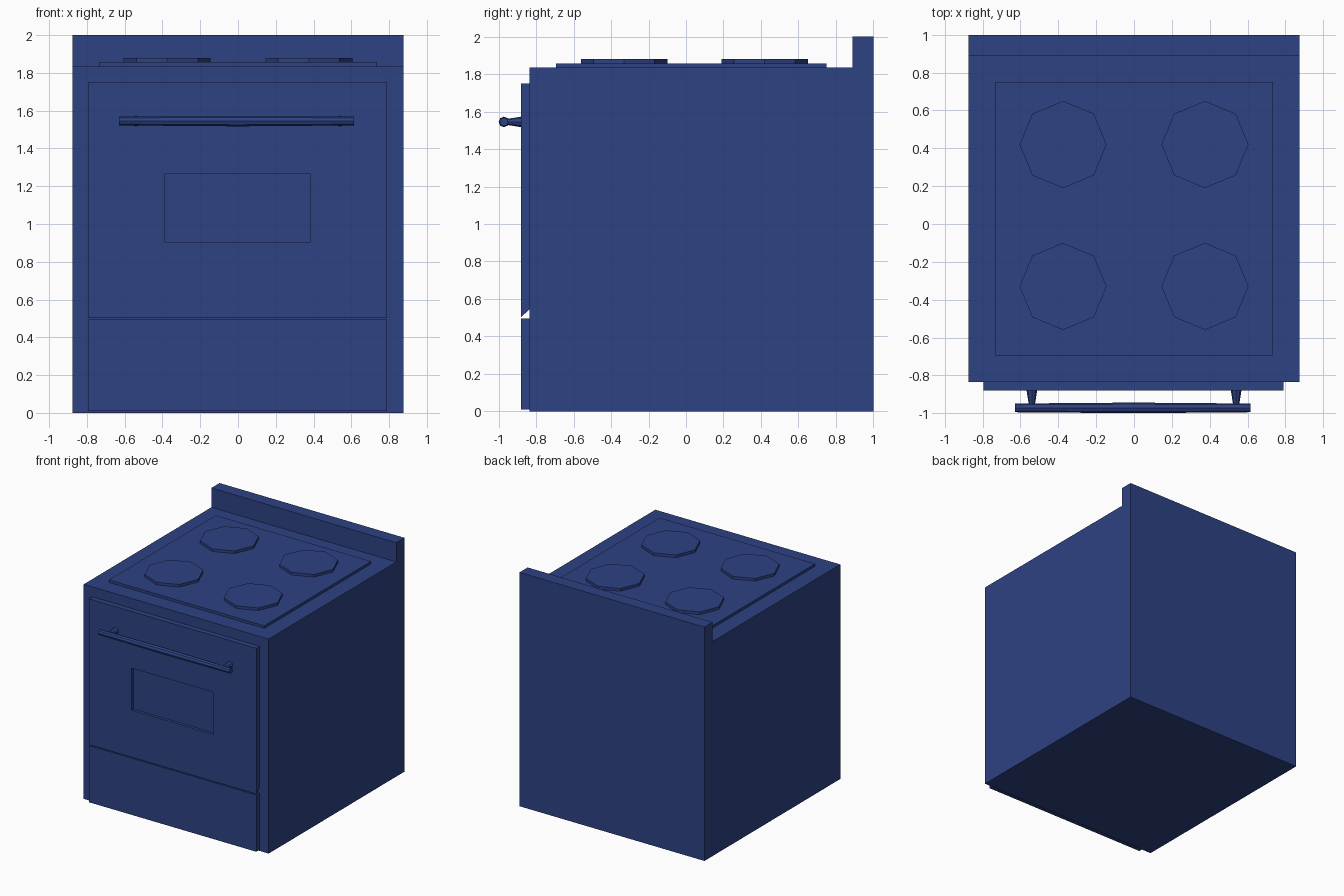
import bpy
import bmesh
from math import cos, sin, tau

cube = bpy.data.objects.get("Cube")
if cube:
    bpy.data.objects.remove(cube, do_unlink=True)

blue = bpy.data.materials.new("enamel blue")
blue.use_nodes = True
colour = (0.027, 0.054, 0.23, 1)
blue.diffuse_color = colour
blue.node_tree.nodes["Principled BSDF"].inputs["Base Color"].default_value = colour


def loft(name, rings):
    """Bridge matching rings of points in order and cap both ends."""
    bm = bmesh.new()
    loops = [[bm.verts.new(p) for p in ring] for ring in rings]
    n = len(loops[0])
    for a, b in zip(loops, loops[1:]):
        for i in range(n):
            j = (i + 1) % n
            bm.faces.new((a[i], a[j], b[j], b[i]))
    bm.faces.new(loops[0][::-1])
    bm.faces.new(loops[-1])
    bmesh.ops.recalc_face_normals(bm, faces=bm.faces)
    mesh = bpy.data.meshes.new(name)
    bm.to_mesh(mesh)
    bm.free()
    mesh.materials.append(blue)
    obj = bpy.data.objects.new(name, mesh)
    bpy.context.collection.objects.link(obj)
    return obj


def front_rect(x0, x1, z0, z1, y):
    return [(x0, y, z0), (x1, y, z0), (x1, y, z1), (x0, y, z1)]


def box(name, x0, x1, y0, y1, z0, z1):
    return loft(name, [front_rect(x0, x1, z0, z1, y) for y in (y0, y1)])


def circle(radius, sides=8):
    return [(radius * cos(tau * i / sides), radius * sin(tau * i / sides))
            for i in range(sides)]


# Body with raised back panel, as one side profile
FRONT, FACE, TOP = -0.835, -0.88, 1.835
profile = [(FRONT, 0), (1, 0), (1, 2), (0.89, 2), (0.89, TOP), (FRONT, TOP)]
loft("body", [[(x, y, z) for y, z in profile] for x in (-0.875, 0.875)])

# Cooktop plate and octagonal burners
box("cooktop", -0.735, 0.735, -0.695, 0.75, TOP, 1.857)
for depth, y in (("front", -0.33), ("rear", 0.42)):
    for side, x in (("left", 0.375), ("right", -0.375)):
        loft(f"{depth}_{side}_burner",
             [[(x + u, y + v, z) for u, v in circle(0.23)] for z in (1.85, 1.88)])

# Oven door with bevelled lower edge and recessed window
loft("oven_door", [
    front_rect(-0.795, 0.79, 0.545, 1.75, FRONT),
    front_rect(-0.795, 0.79, 0.503, 1.75, FACE),
    front_rect(-0.39, 0.385, 0.905, 1.265, FACE),
    front_rect(-0.39, 0.385, 0.905, 1.265, FACE + 0.025),
])

# Drawer below the door
box("drawer", -0.795, 0.79, FACE, FRONT, 0.01, 0.495)

# Handle bar, slightly thicker in the middle
BAR_Y, BAR_Z = -0.972, 1.545
stations = [(-0.63, 0.023), (-0.38, 0.025), (0, 0.028), (0.37, 0.025), (0.615, 0.023)]
loft("handle_bar", [[(x, BAR_Y + u, BAR_Z + v) for u, v in circle(r)]
                    for x, r in stations])

# Tapered handle posts
for side, x in (("left", 0.54), ("right", -0.54)):
    loft(f"{side}_handle_post",
         [[(x + u, y, BAR_Z + v) for u, v in circle(r)]
          for y, r in ((FACE, 0.028), (BAR_Y + 0.01, 0.015))])
